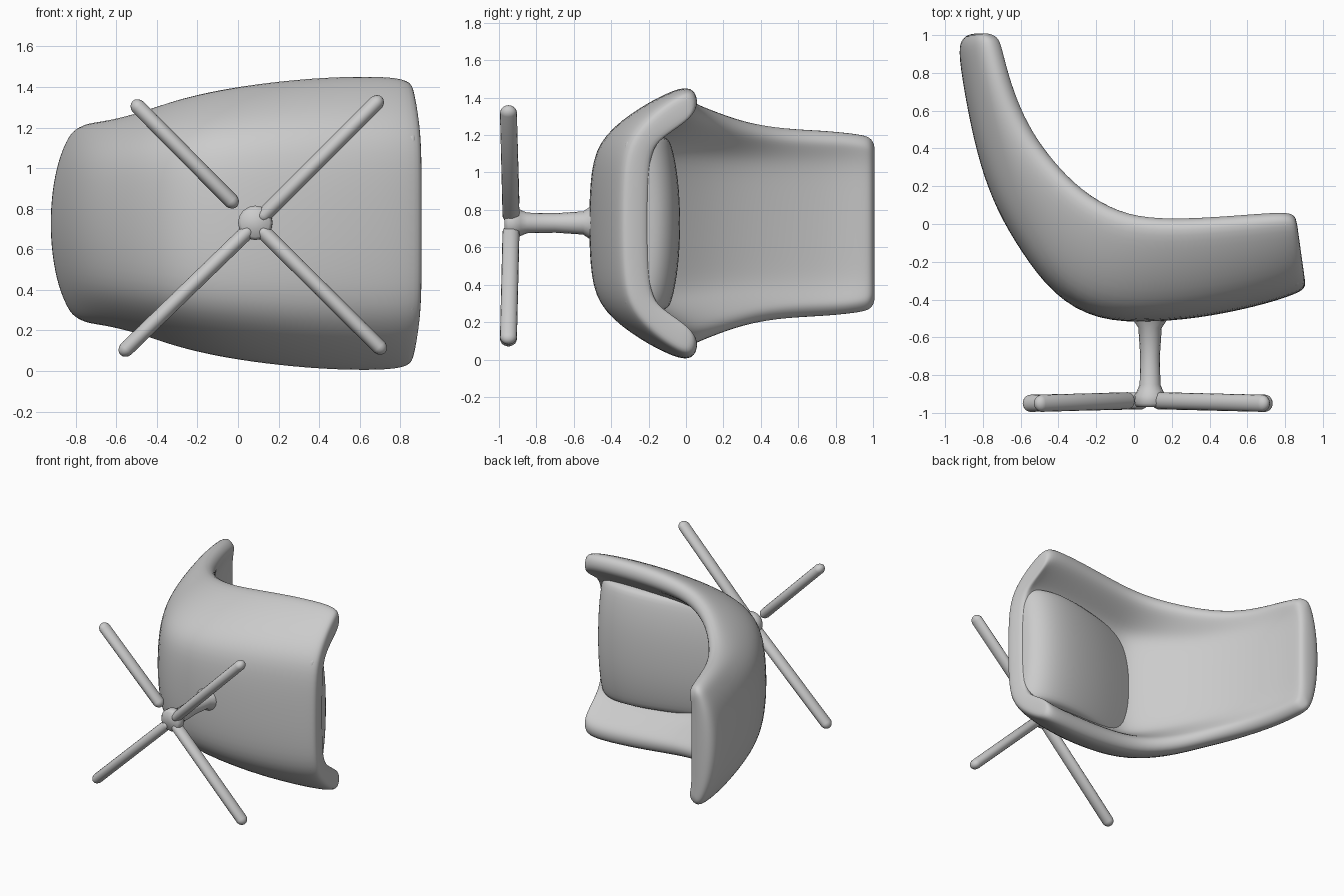
import bpy, bmesh, math
from mathutils import Vector, Matrix

if "Cube" in bpy.data.objects:
    bpy.data.objects.remove(bpy.data.objects["Cube"])

MID = 0.728  # middle of the chair's width, along z
grey = bpy.data.materials.new("grey")
grey.diffuse_color = (0.6, 0.6, 0.6, 1)
grey.use_nodes = True
grey.node_tree.nodes["Principled BSDF"].inputs["Base Color"].default_value = grey.diffuse_color


def finish(name, bm, levels=0):
    bmesh.ops.recalc_face_normals(bm, faces=bm.faces)
    me = bpy.data.meshes.new(name)
    bm.to_mesh(me)
    bm.free()
    me.materials.append(grey)
    for p in me.polygons:
        p.use_smooth = True
    ob = bpy.data.objects.new(name, me)
    bpy.context.collection.objects.link(ob)
    if levels:
        ob.modifiers.new("smooth", 'SUBSURF').levels = levels
        ob.modifiers["smooth"].render_levels = levels
    return ob


# Tub shell: U-shaped sections swept from the front lip to the top of the back.
# Each station: outer centre, rim, inner centre (x, y), half width, and how far
# the section has changed from the seat shape (0) to the back shape (1).
STATIONS = [
    ((.915, -.325), (.86, .03), (.885, -.20), .67, 0),
    ((.89, -.36), (.84, .07), (.85, -.20), .72, 0),
    ((.72, -.42), (.72, .07), (.72, -.20), .74, 0),
    ((.42, -.49), (.42, .045), (.40, -.20), .735, 0),
    ((.10, -.525), (.13, .035), (.05, -.23), .705, 0),
    ((-.20, -.515), (-.08, .07), (-.10, -.22), .67, 0),
    ((-.43, -.38), (-.28, .19), (-.26, -.05), .62, .1),
    ((-.60, -.15), (-.43, .35), (-.42, .15), .56, .3),
    ((-.73, .07), (-.54, .50), (-.55, .38), .525, .5),
    ((-.82, .31), (-.62, .67), (-.645, .61), .505, .7),
    ((-.885, .60), (-.67, .83), (-.705, .80), .495, .9),
    ((-.935, .90), (-.70, .95), (-.725, .95), .475, 1),
    ((-.92, .975), (-.72, .99), (-.735, .99), .46, 1),
    ((-.875, 1.01), (-.765, 1.01), (-.775, 1.01), .42, 1),
]
OUTER = [(0, 0), (.33, .01), (.62, .07), (.82, .38), (.95, .70), (1.01, .94)]
INNER = [(0, 0), (.33, .01), (.58, .06), (.68, .40), (.77, .78), (.86, 1.02)]
BACK_OUTER = [(0, 0), (.35, .05), (.65, .18), (.86, .36), (.98, .52), (1.02, .78)]
BACK_INNER = [(0, 0), (.33, .01), (.58, .05), (.72, .35), (.82, .78), (.91, 1.0)]


def half(a, b, w, shape, back_shape, f):
    a, b = Vector(a), Vector(b)
    mix = [Vector(s).lerp(Vector(t), f) for s, t in zip(shape, back_shape)]
    return [(*a.lerp(b, v), u * w) for u, v in mix]


def full(pts):
    left = [(x, y, MID - z) for x, y, z in reversed(pts[1:])]
    return left + [(x, y, MID + z) for x, y, z in pts]


bm = bmesh.new()
rings = []
for o, r, i, w, f in STATIONS:
    out = full(half(o, r, w, OUTER, BACK_OUTER, f))
    inn = full(half(i, r, w, INNER, BACK_INNER, f))
    rings.append([bm.verts.new(p) for p in out + inn[::-1]])
n = len(rings[0])
for a, b in zip(rings, rings[1:]):
    for k in range(n):
        bm.faces.new((a[k], a[(k + 1) % n], b[(k + 1) % n], b[k]))
for ring in (rings[0], rings[-1]):  # end caps
    for k in range(n // 2 - 1):
        bm.faces.new((ring[k], ring[k + 1], ring[n - 2 - k], ring[n - 1 - k]))
finish("tub_shell", bm, 2)

# Seat cushion: domed slab with a rounded front that slopes down to the back crease
CUSHION = [(-.30, -.27, .45), (-.26, -.25, .45), (-.02, -.17, .45), (.25, -.085, .455),
           (.55, -.035, .47), (.75, -.05, .47), (.85, -.12, .46), (.88, -.2, .44)]
bm = bmesh.new()
rings = []
for x, top, w in CUSHION:
    sec = [(-w * .92, -.34), (0, -.34), (w * .92, -.34), (w, -.31), (w, top - .07),
           (w * .94, top - .035), (w * .5, top + .005), (0, top + .015),
           (-w * .5, top + .005), (-w * .94, top - .035), (-w, top - .07), (-w, -.31)]
    rings.append([bm.verts.new((x, y, MID + z)) for z, y in sec])
for a, b in zip(rings, rings[1:]):
    for k in range(12):
        bm.faces.new((a[k], a[(k + 1) % 12], b[(k + 1) % 12], b[k]))
for r in (rings[0], rings[-1]):
    for q in ((0, 1, 7, 8), (1, 2, 6, 7), (2, 3, 4, 5), (8, 9, 11, 0), (9, 10, 11), (2, 5, 6)):
        bm.faces.new([r[k] for k in q])
finish("seat_cushion", bm, 2)


# Round-ended rod between two points; flat squashes it sideways
def rod(name, p, q, r, flat=1.0):
    p, q = Vector(p), Vector(q)
    d = (q - p).normalized()
    side = Vector((0, 1, 0)).cross(d).normalized()
    rot = Matrix((side, d.cross(side), d)).transposed()
    bm = bmesh.new()
    bmesh.ops.create_uvsphere(bm, u_segments=16, v_segments=9, radius=r)
    for v in bm.verts:
        end = q - d * r if v.co.z > 0 else p + d * r
        v.co = rot @ Vector((v.co.x * flat, v.co.y, v.co.z)) + end
    return finish(name, bm)


# Pedestal with flared ends
bm = bmesh.new()
rings = []
for y, r in [(-.47, .10), (-.515, .085), (-.55, .062), (-.70, .052), (-.85, .055),
             (-.885, .07), (-.91, .085), (-.95, .085), (-.97, .07)]:
    rings.append([bm.verts.new((.085 + r * math.cos(t * math.pi / 8), y,
                                .73 + r * math.sin(t * math.pi / 8))) for t in range(16)])
for a, b in zip(rings, rings[1:]):
    for k in range(16):
        bm.faces.new((a[k], a[(k + 1) % 16], b[(k + 1) % 16], b[k]))
for r in (rings[0], rings[-1]):
    bm.faces.new(r)
finish("pedestal", bm)

# Four base legs; one stops short of the hub
FEET = [((.10, .74), (.71, 1.35)), ((-.005, .81), (-.52, 1.33)),
        ((.07, .71), (-.58, .08)), ((.10, .71), (.725, .09))]
for k, ((x0, z0), (x1, z1)) in enumerate(FEET):
    rod(f"base_leg_{k + 1}", (x0, -.935, z0), (x1, -.95, z1), .046, .82)
